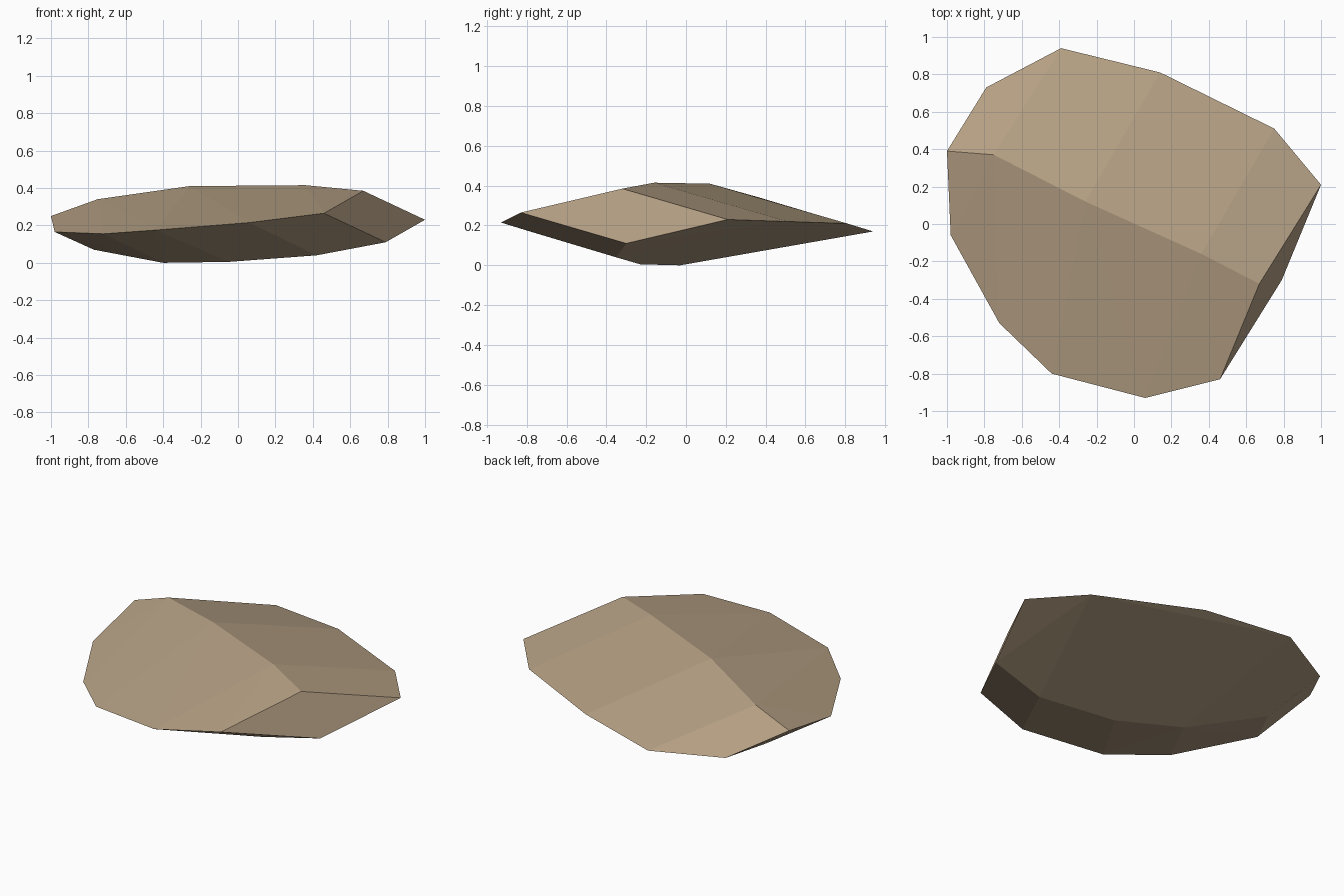
import bpy
import bmesh
from mathutils import Vector

# Remove the default cube only
default_cube = bpy.data.objects.get("Cube")
if default_cube:
    bpy.data.objects.remove(default_cube, do_unlink=True)


def make_material(name, colour):
    material = bpy.data.materials.new(name)
    material.use_nodes = True
    material.diffuse_color = colour
    shader = next(node for node in material.node_tree.nodes if node.type == "BSDF_PRINCIPLED")
    shader.inputs["Base Color"].default_value = colour
    shader.inputs["Roughness"].default_value = 0.9
    return material


def make_faceted_stone(name, point_rows, material):
    """Wrap rows of corner points in a flat-faced convex skin."""
    bm = bmesh.new()
    for row in point_rows:
        for point in row:
            bm.verts.new(Vector(point))
    result = bmesh.ops.convex_hull(bm, input=bm.verts[:])
    spare = {item for key in ("geom_interior", "geom_unused") for item in result[key]
             if isinstance(item, bmesh.types.BMVert)}
    bmesh.ops.delete(bm, geom=list(spare), context="VERTS")
    # Merge nearly level triangles into broad facets
    bmesh.ops.dissolve_limit(bm, angle_limit=0.02, verts=bm.verts[:], edges=bm.edges[:])
    bmesh.ops.recalc_face_normals(bm, faces=bm.faces[:])
    mesh = bpy.data.meshes.new(name)
    bm.to_mesh(mesh)
    bm.free()
    mesh.materials.append(material)
    stone = bpy.data.objects.new(name, mesh)
    bpy.context.collection.objects.link(stone)
    return stone


# Crest running across the upper side
top_ridge = [(-.75, .37, .34), (-.26, .12, .41), (.36, -.16, .415), (.67, -.32, .385)]

# Keel running across the underside
bottom_ridge = [(-.77, .29, .07), (-.4, -.03, 0), (-.05, -.23, .005), (.42, -.35, .04)]

# Rim corners, back half and then front half
back_rim = [(-1, .39, .25), (-.79, .73, .15), (-.39, .94, .17),
            (.14, .81, .21), (.75, .51, .22), (1, .21, .23)]
front_rim = [(.79, -.3, .11), (.46, -.83, .265), (.06, -.93, .215),
             (-.44, -.8, .175), (-.72, -.53, .155), (-.98, -.06, .165)]

sandstone = make_material("sandstone tan", (.46, .35, .23, 1))
make_faceted_stone("flat_stone", [top_ridge, bottom_ridge, back_rim, front_rim], sandstone)
